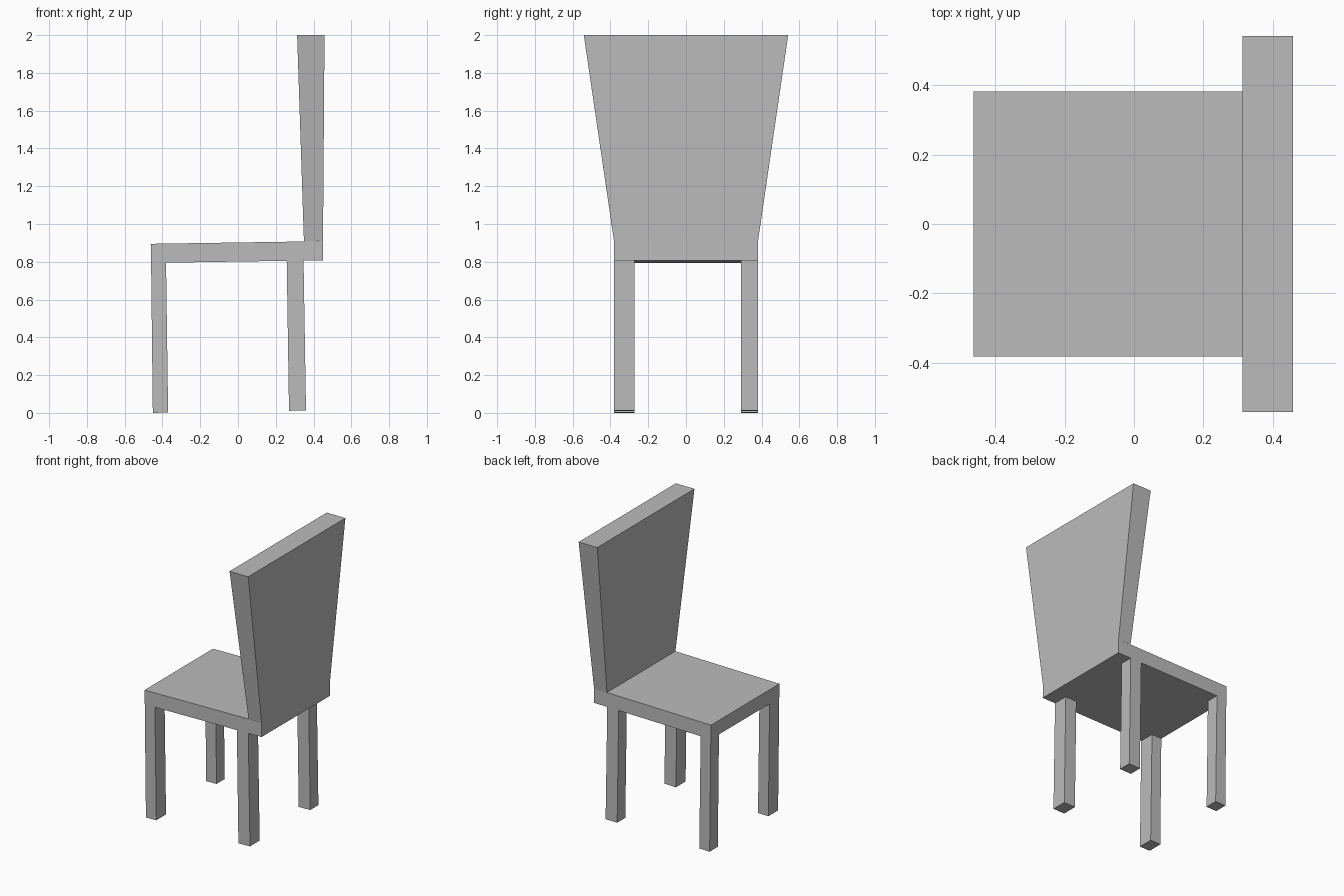
import bpy

cube = bpy.data.objects.get("Cube")
if cube:
    bpy.data.objects.remove(cube, do_unlink=True)

grey = bpy.data.materials.new("plain grey")
grey.use_nodes = True
colour = (0.5, 0.5, 0.5, 1)
grey.diffuse_color = colour
grey.node_tree.nodes["Principled BSDF"].inputs["Base Color"].default_value = colour


def slab(name, profile, low_y, high_y=None):
    """Six-sided block: a side profile (bottom pair, then top pair) spanned
    across y, with separate y ranges for the bottom and top."""
    high_y = high_y or low_y
    verts = []
    for side in (0, 1):
        for i, (x, z) in enumerate(profile):
            verts.append((x, (low_y if i < 2 else high_y)[side], z))
    faces = [(0, 1, 2, 3), (7, 6, 5, 4)]
    faces += [(i, i + 4, (i + 1) % 4 + 4, (i + 1) % 4) for i in range(4)]
    mesh = bpy.data.meshes.new(name)
    mesh.from_pydata(verts, [], faces)
    mesh.materials.append(grey)
    obj = bpy.data.objects.new(name, mesh)
    bpy.context.collection.objects.link(obj)
    return obj


# Seat, tilted very slightly
width = (-0.381, 0.381)
slab("seat", [(-0.46, 0.794), (0.451, 0.808), (0.45, 0.909), (-0.462, 0.895)], width)

# Backrest, flaring wider and thicker towards the top
slab("backrest", [(0.349, 0.908), (0.45, 0.909), (0.458, 2.0), (0.313, 2.0)],
     width, (-0.541, 0.541))

# Four legs: the pair on one side is a little wider
leg_profiles = {
    "outer": [(-0.451, 0.0), (-0.37, 0.002), (-0.381, 0.796), (-0.46, 0.794)],
    "backrest": [(0.27, 0.011), (0.36, 0.013), (0.347, 0.807), (0.258, 0.805)],
}
leg_spans = {"front": (-0.381, -0.273), "rear": (0.29, 0.381)}
for end, profile in leg_profiles.items():
    for side, span in leg_spans.items():
        slab(f"{side}_{end}_leg", profile, span)
